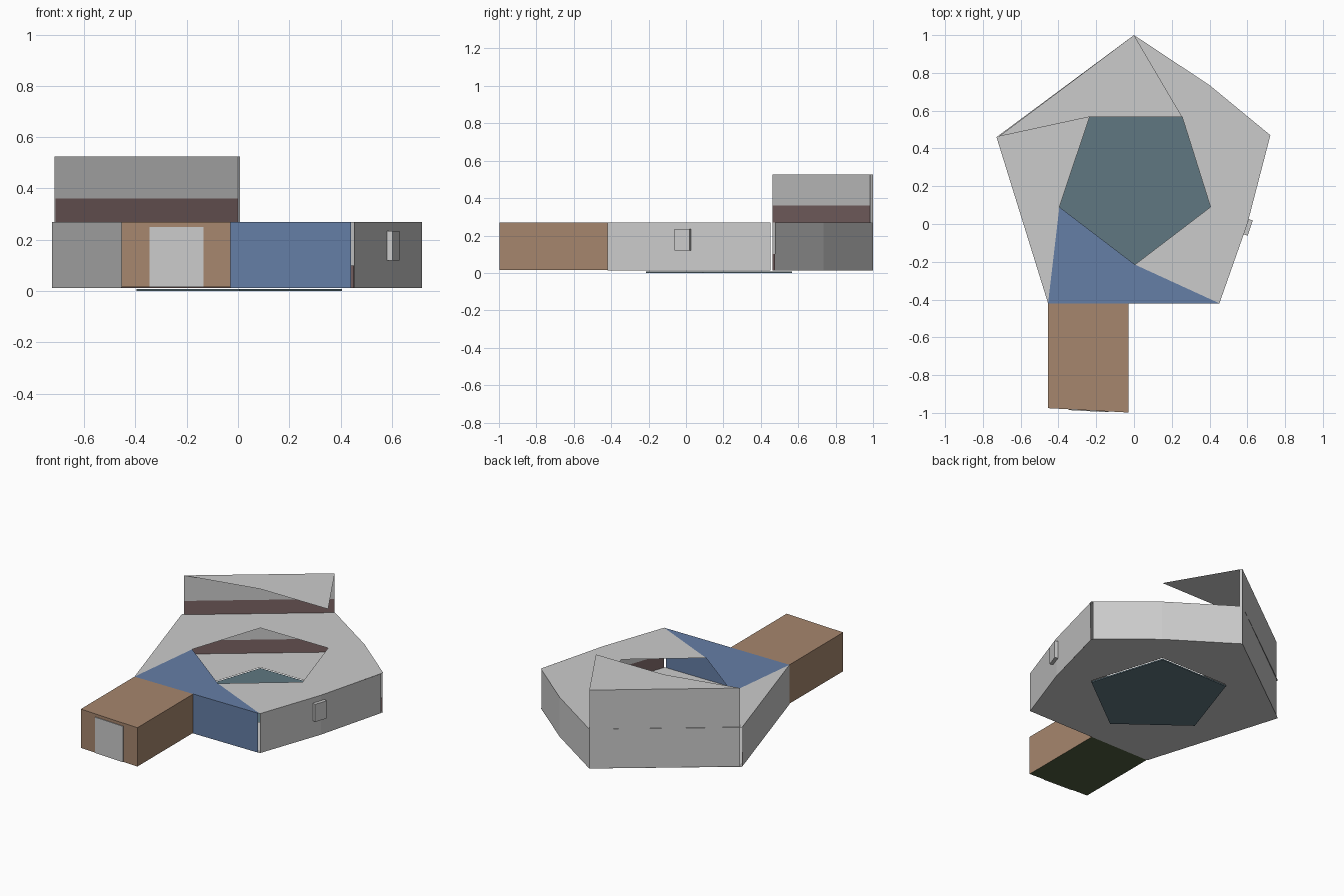
import bpy, bmesh, math
from mathutils import Matrix, Vector

if "Cube" in bpy.data.objects:
    bpy.data.objects.remove(bpy.data.objects["Cube"])


def paint(name, rgb):
    m = bpy.data.materials.new(name)
    m.diffuse_color = (*rgb, 1)
    m.use_nodes = True
    m.node_tree.nodes["Principled BSDF"].inputs["Base Color"].default_value = m.diffuse_color
    return m


BLUE = paint("blue_cladding", (0.13, 0.21, 0.38))
TAN = paint("tan_timber", (0.38, 0.24, 0.155))
RUST = paint("rust_skirting", (0.2, 0.13, 0.13))
TEAL = paint("pool_water", (0.115, 0.185, 0.22))
GREEN = paint("dark_green", (0.08, 0.11, 0.05))


def finish(name, bm, mat=None):
    mesh = bpy.data.meshes.new(name)
    bm.to_mesh(mesh)
    bm.free()
    ob = bpy.data.objects.new(name, mesh)
    bpy.context.collection.objects.link(ob)
    if mat:
        mesh.materials.append(mat)
    return ob


def sheet(name, outlines, z, mat=None, up=True):
    """Flat horizontal polygons, facing up or down."""
    bm = bmesh.new()
    for pts in outlines:
        f = bm.faces.new([bm.verts.new((x, y, z)) for x, y in pts])
        f.normal_update()
        if (f.normal.z > 0) != up:
            f.normal_flip()
    return finish(name, bm, mat)


def wall(name, path, z0, z1, mat=None):
    """Thin vertical wall along a counter-clockwise path, facing outward."""
    bm = bmesh.new()
    low = [bm.verts.new((x, y, z0)) for x, y in path]
    high = [bm.verts.new((x, y, z1)) for x, y in path]
    for i in range(len(path) - 1):
        bm.faces.new((low[i], low[i + 1], high[i + 1], high[i]))
    return finish(name, bm, mat)


def skirting(name, path, z0, z1, centre=Vector((0, 0.25))):
    """Band facing inward, just inside a wall."""
    inner = [Vector(p) + (centre - Vector(p)).normalized() * 0.005 for p in path]
    return wall(name, inner[::-1], z0, z1, RUST)


def block(name, centre, size, angle=0, mat=None):
    bm = bmesh.new()
    bmesh.ops.create_cube(bm, size=1, matrix=Matrix.Translation(centre)
                          @ Matrix.Rotation(angle, 4, 'Z') @ Matrix.Diagonal((*size, 1)))
    return finish(name, bm, mat)


# Plan: outer corners and courtyard corners
FL, FR = (-0.455, -0.42), (0.452, -0.42)
R_MID, R = (0.6, 0.0), (0.722, 0.47)
B_MID, B, L = (0.4, 0.735), (0.0, 1.0), (-0.728, 0.46)
yard_l, yard_f, yard_r = (-0.395, 0.09), (0.005, -0.215), (0.405, 0.09)
yard_br, yard_bl = (0.255, 0.567), (-0.235, 0.567)
YARD = [yard_l, yard_f, yard_r, yard_br, yard_bl]
FLOOR, ROOF, TOP = 0.012, 0.27, 0.525

# Ground floor slab around the sunken pool
sheet("ground_floor", [(FL, FR, yard_f, yard_l), (FR, R_MID, R, yard_r, yard_f),
                       (R, B_MID, B, yard_br, yard_r), (B, L, yard_bl, yard_br),
                       (L, FL, yard_l, yard_bl)], FLOOR, up=False)
sheet("pool", [YARD], 0.008, TEAL)
sheet("pool_base", [YARD], 0.0, TEAL, up=False)
wall("pool_rim", YARD + [yard_l], 0.0, 0.008, TEAL)

# Lower roof ring, with blue front section; the back section is the upper floor
sheet("roof_blue", [(FL, FR, yard_f, yard_l)], ROOF, BLUE)
sheet("roof_ring", [(FR, R_MID, R, yard_r, yard_f),
                    (R, B_MID, B, yard_br, yard_r),
                    (L, FL, yard_l, yard_bl)], ROOF)
sheet("upper_floor", [(B, L, yard_bl, yard_br)], ROOF, up=False)

# Ground storey walls, with small open slots at three corners
wall("front_wall", [(-0.03, -0.42), (0.44, -0.42)], FLOOR, ROOF, BLUE)
B_IN_L = (-0.716, 0.463)
walls = {"right": [FR, R_MID, (0.718, 0.453)], "back_right": [(0.715, 0.475), B_MID, B],
         "back_left": [B, B_IN_L], "left": [(-0.724, 0.448), FL]}
for side, path in walls.items():
    wall(side + "_wall", path, FLOOR, ROOF)
    skirting(side + "_skirting", path, FLOOR, 0.1)

# Upper storey: back wall and roof, open toward the courtyard
upper = [(0.008, 0.985), B, B_IN_L]
wall("upper_wall", upper, ROOF, TOP)
skirting("upper_skirting", upper[1:], ROOF, 0.36)
sheet("upper_roof", [(B, B_IN_L, yard_bl, yard_br)], TOP)

# Entrance passage with door
p = [FL, (-0.455, -0.975), (-0.03, -0.998), (-0.03, -0.42)]
wall("passage_walls", p, 0.016, ROOF, TAN)
sheet("passage_roof", [p], ROOF, TAN)
sheet("passage_floor", [p], 0.016, GREEN, up=False)
door_turn = math.atan2(-0.023, 0.425)
block("door", (-0.24, -0.988, 0.133), (0.21, 0.006, 0.234), door_turn)

# Window box on the right wall
block("window_box", (0.605, -0.018, 0.177), (0.085, 0.022, 0.115), math.radians(71))
